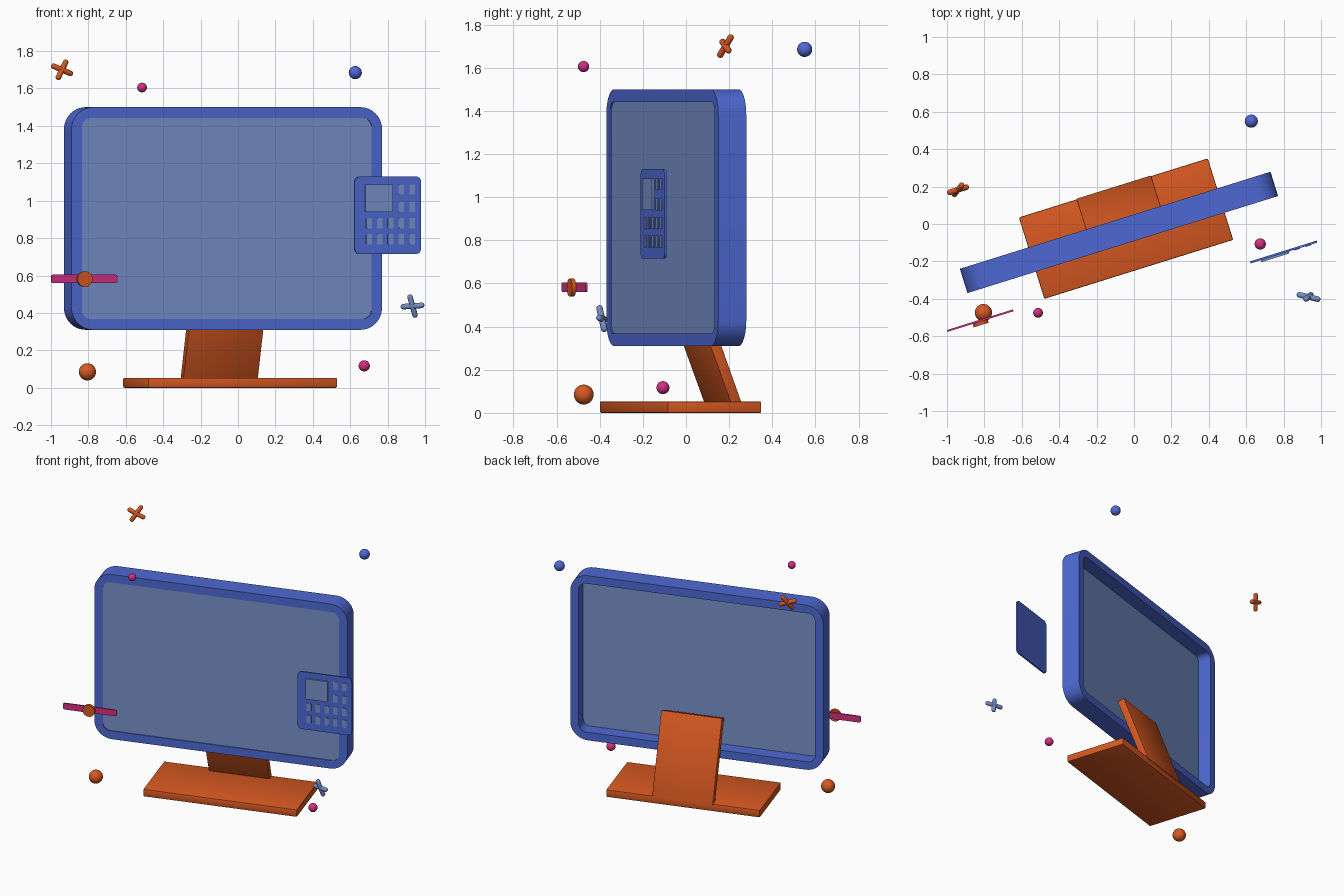
import bpy, bmesh, math
from mathutils import Matrix, Vector

if "Cube" in bpy.data.objects:
    bpy.data.objects.remove(bpy.data.objects["Cube"])

# Everything flat is laid out in a frame turned about z: u = width, v = depth, z = up
TURN = Matrix.Rotation(math.radians(17.35), 4, 'Z')


def material(name, rgb):
    m = bpy.data.materials.new(name)
    m.diffuse_color = [c ** 2.2 for c in rgb] + [1]
    m.use_nodes = True
    m.node_tree.nodes["Principled BSDF"].inputs["Base Color"].default_value = m.diffuse_color
    return m


BLUE = material("blue", (0.31, 0.41, 0.82))
PALE = material("pale_blue", (0.46, 0.56, 0.78))
ORANGE = material("orange", (0.84, 0.35, 0.15))
PINK = material("pink", (0.82, 0.2, 0.5))


def finish(bm, name, mat, turned=True):
    bmesh.ops.recalc_face_normals(bm, faces=bm.faces)
    me = bpy.data.meshes.new(name)
    if turned:
        bm.transform(TURN)
    bm.to_mesh(me)
    bm.free()
    me.materials.append(mat)
    me.shade_smooth()
    me.set_sharp_from_angle(angle=math.radians(35))
    ob = bpy.data.objects.new(name, me)
    bpy.context.collection.objects.link(ob)
    return ob


def rounded_loop(u, z, w, h, r, seg=10):
    pts = []
    for i, (sx, sz) in enumerate(((1, 1), (-1, 1), (-1, -1), (1, -1))):
        for k in range(seg + 1):
            a = math.pi / 2 * (i + k / seg)
            pts.append((u + sx * (w / 2 - r) + r * math.cos(a),
                        z + sz * (h / 2 - r) + r * math.sin(a)))
    return pts


def plate(name, mat, u, z, w, h, r, v0, v1, seg=6):
    bm = bmesh.new()
    loop = rounded_loop(u, z, w, h, r, seg)
    a = [bm.verts.new((x, v0, y)) for x, y in loop]
    b = [bm.verts.new((x, v1, y)) for x, y in loop]
    bm.faces.new(a)
    bm.faces.new(b)
    for i in range(len(a)):
        bm.faces.new((a[i - 1], a[i], b[i], b[i - 1]))
    return finish(bm, name, mat)


def frame(name, mat, u, z, w, h, r, border, r_in, v0, v1):
    bm = bmesh.new()
    outer = rounded_loop(u, z, w, h, r)
    inner = rounded_loop(u, z, w - 2 * border, h - 2 * border, r_in)
    rings = [[bm.verts.new((x, v, y)) for x, y in lp]
             for lp, v in ((outer, v0), (outer, v1), (inner, v1), (inner, v0))]
    for j in range(4):
        a, b = rings[j - 1], rings[j]
        for i in range(len(a)):
            bm.faces.new((a[i - 1], a[i], b[i], b[i - 1]))
    return finish(bm, name, mat)


def block(name, mat, u, width, profile, bevel=0.006):
    """Side profile in (v, z) pushed out along the width."""
    bm = bmesh.new()
    a = [bm.verts.new((u - width / 2, v, z)) for v, z in profile]
    b = [bm.verts.new((u + width / 2, v, z)) for v, z in profile]
    bm.faces.new(a)
    bm.faces.new(b)
    for i in range(len(a)):
        bm.faces.new((a[i - 1], a[i], b[i], b[i - 1]))
    bmesh.ops.bevel(bm, geom=bm.edges[:], offset=bevel, segments=2,
                    affect='EDGES', profile=0.5)
    return finish(bm, name, mat)


def ball(name, mat, pos, r):
    bm = bmesh.new()
    bmesh.ops.create_uvsphere(bm, u_segments=32, v_segments=16, radius=r,
                              matrix=Matrix.Translation(pos))
    return finish(bm, name, mat, False)


def cross(name, mat, pos, arms, half, r):
    """Two crossed round-ended rods."""
    bm = bmesh.new()
    for d in arms:
        rot = Vector(d).to_track_quat('Z', 'Y').to_matrix().to_4x4()
        new = bmesh.ops.create_uvsphere(bm, u_segments=16, v_segments=11, radius=r)['verts']
        for v in new:
            v.co.z += math.copysign(half - r, v.co.z)
            v.co = Matrix.Translation(pos) @ rot @ v.co
    return finish(bm, name, mat, False)


# Monitor
MU, MZ, MW, MH, EDGE = -0.09, 0.905, 1.74, 1.19, 0.058
frame("monitor_frame", BLUE, MU, MZ, MW, MH, 0.12, EDGE, 0.05, -0.087, 0.049)
plate("monitor_screen", PALE, MU, MZ, MW - 2 * EDGE, MH - 2 * EDGE, 0.05, -0.08, -0.048, 10)

# Stand
block("stand_base", ORANGE, -0.048, 1.058,
      [(-0.239, 0), (0.217, 0), (0.217, 0.053), (-0.239, 0.053)])
block("stand_neck", ORANGE, -0.045, 0.418,
      [(0.17, 0.04), (0.222, 0.04), (0.02, 0.585), (-0.03, 0.567)], 0.004)

# Calculator panel with display and keys
CU, CZ = 0.719, 0.922
plate("calculator_body", BLUE, CU, CZ, 0.373, 0.415, 0.03, -0.387, -0.376)
plate("calculator_display", PALE, CU - 0.053, 1.013, 0.153, 0.147, 0.004, -0.398, -0.386, 2)
for row, z in enumerate((1.06, 0.966, 0.88, 0.794)):
    for col in range(3 if row < 2 else 0, 5):
        plate(f"calculator_key_{row}_{col}", PALE, CU - 0.107 + 0.0605 * col, z,
              0.031, 0.055, 0.004, -0.391, -0.386, 2)

# Slider bar with round knob
plate("slider_bar", PINK, -0.939, 0.582, 0.37, 0.045, 0.012, -0.253, -0.243)
plate("slider_knob", ORANGE, -0.941, 0.581, 0.083, 0.083, 0.0415, -0.272, -0.252, 10)

# Floating balls
ball("ball_blue", BLUE, (0.627, 0.55, 1.685), 0.035)
ball("ball_pink_high", PINK, (-0.513, -0.475, 1.605), 0.026)
ball("ball_pink_low", PINK, (0.675, -0.107, 0.117), 0.03)
ball("ball_orange", ORANGE, (-0.805, -0.474, 0.085), 0.046)

# Floating crosses
cross("cross_orange", ORANGE, (-0.941, 0.183, 1.70),
      [(0.1, 0.03, -0.043), (0.048, 0.06, 0.1)], 0.065, 0.015)
cross("cross_pale", PALE, (0.933, -0.39, 0.437),
      [(0.115, -0.027, 0.008), (0.03, 0.025, -0.11)], 0.065, 0.015)
